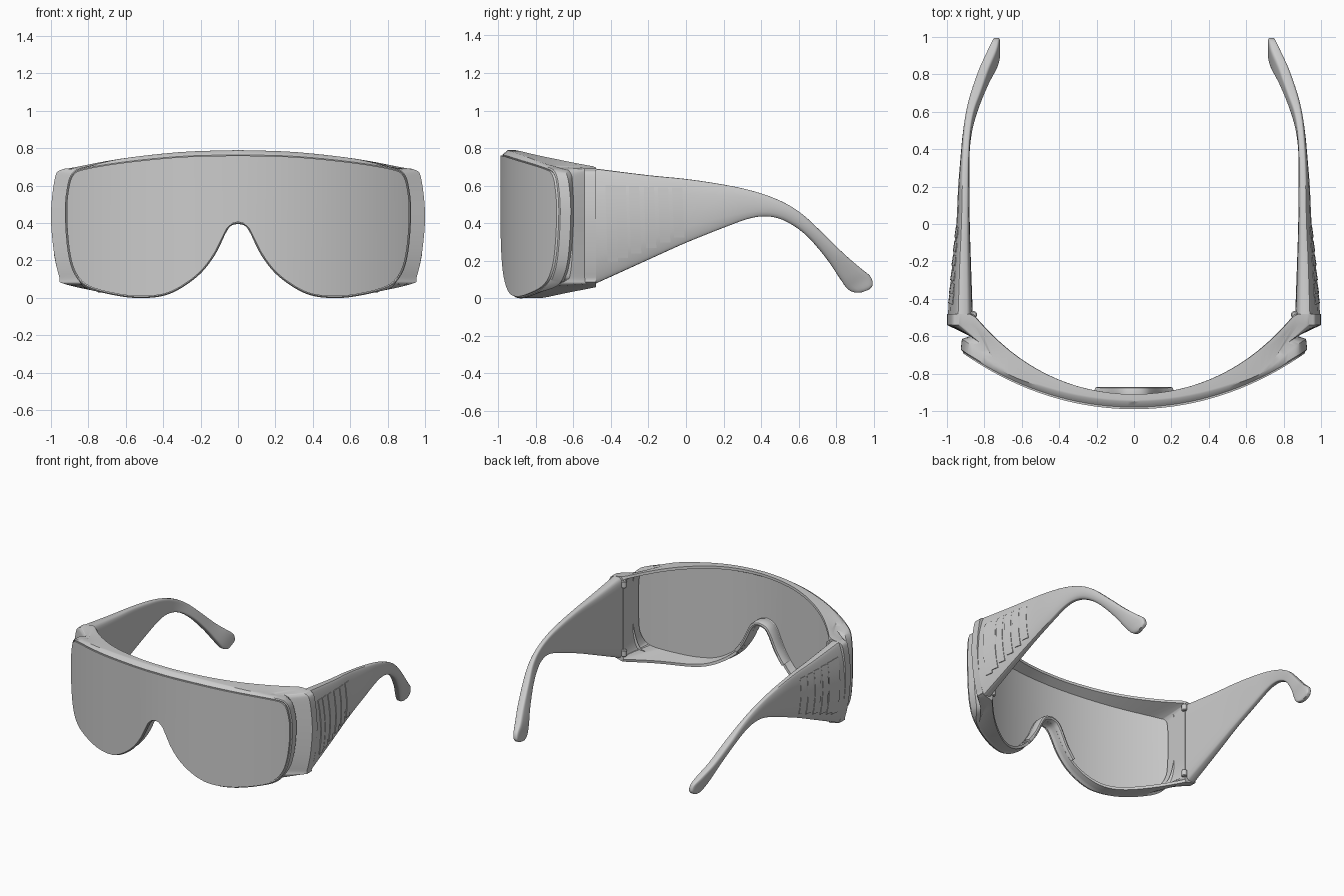
import bpy, bmesh, math
from mathutils import Vector

if "Cube" in bpy.data.objects:
    bpy.data.objects.remove(bpy.data.objects["Cube"])


def spline(pts, n):
    """Catmull-Rom through points of any dimension."""
    out = []
    for i in range(len(pts) - 1):
        a, b = pts[max(i - 1, 0)], pts[i]
        c, d = pts[i + 1], pts[min(i + 2, len(pts) - 1)]
        for k in range(n):
            t = k / n
            out.append(tuple(0.5 * (2 * q + (r - p) * t + (2 * p - 5 * q + 4 * r - s) * t * t
                                    + (3 * q - p - 3 * r + s) * t ** 3)
                             for p, q, r, s in zip(a, b, c, d)))
    return out + [tuple(pts[-1])]


def loft(name, rings, cap=True, closed=False, angle=35):
    bm = bmesh.new()
    rows = [[bm.verts.new(p) for p in r] for r in rings]
    n = len(rows[0])
    for j in range(len(rows) if closed else len(rows) - 1):
        a, b = rows[j], rows[(j + 1) % len(rows)]
        for i in range(n):
            k = (i + 1) % n
            bm.faces.new((a[i], a[k], b[k], b[i]))
    if cap and not closed:
        bm.faces.new(rows[0])
        bm.faces.new(rows[-1])
    bmesh.ops.recalc_face_normals(bm, faces=bm.faces)
    me = bpy.data.meshes.new(name)
    bm.to_mesh(me)
    bm.free()
    ob = bpy.data.objects.new(name, me)
    bpy.context.collection.objects.link(ob)
    bpy.ops.object.select_all(action='DESELECT')
    ob.select_set(True)
    bpy.context.view_layer.objects.active = ob
    bpy.ops.object.shade_smooth_by_angle(angle=math.radians(angle))
    return ob


def lerp(a, b, t):
    return a + (b - a) * t


def front_y(x):
    return -0.985 + 0.33 * x * x + 0.03 * x ** 4


def back_y(x):
    return min(-0.48, -0.91 + 0.45 * x * x + 0.17 * x ** 4)


def offset(loop, d):
    """Move a clockwise x-z loop outwards by d."""
    out = []
    for i, p in enumerate(loop):
        q, r = loop[i - 1], loop[(i + 1) % len(loop)]
        t = Vector((r[0] - q[0], r[1] - q[1])).normalized()
        out.append((p[0] - t.y * d, p[1] + t.x * d))
    return out


# Half outlines: lens x, lens z, frame x, frame z (top centre to nose centre)
half = [(0, .765, 0, .79), (.3, .757, .3, .78), (.6, .728, .62, .745), (.82, .692, .88, .697),
        (.885, .66, .945, .685), (.91, .58, .978, .645), (.92, .45, 1, .45), (.905, .25, .985, .25),
        (.87, .13, .955, .11), (.80, .06, .93, .075), (.65, .018, .7, .025), (.5, .005, .5, 0),
        (.36, .03, .36, .03), (.22, .12, .22, .12), (.13, .23, .13, .23), (.07, .35, .07, .35),
        (.04, .39, .04, .39), (0, .402, 0, .402)]
right = spline(half, 6)
full = right + [(-a, b, -c, d) for a, b, c, d in right[-2:0:-1]]
L = [(p[0], p[1]) for p in full]
B = [(p[2], p[3]) for p in full]

# Frame: ring profile lofted round the lens outline
side = []
for x, z in L:
    t = min(max((abs(x) - .6) / .28, 0), 1)
    side.append(t * t * (3 - 2 * t))


def clampx(x, m):
    return max(-m, min(m, x))


rim, inn, binn = offset(L, .006), offset(L, -.03), offset(B, -.02)
R = [[] for _ in range(8)]
for i, s in enumerate(side):
    (lx, lz), (bx, bz) = L[i], B[i]
    f, g = front_y(lx), back_y(bx)
    R[0].append((lx, f + .006, lz))
    R[1].append((rim[i][0], f + .014, rim[i][1]))
    m = (1 - s) * .95
    R[2].append((lerp(lx, bx, m), f + .035 + .035 * s, lerp(rim[i][1], bz, m)))
    sg = 1 if lx > 0 else -1
    R[3].append((lerp(bx, lx - sg * .045, s), f + .045 + .04 * s, lerp(bz, lz, .3 * s)))
    R[4].append((bx, g - lerp(.015, .06, s), bz))
    R[5].append((bx, g, bz))
    R[6].append((clampx(binn[i][0], .86), g, binn[i][1]))
    R[7].append((clampx(inn[i][0], .87), f + .012, inn[i][1]))
loft("frame", R, closed=True)

# Lens: curved shield spanning the outline column by column
def z_at(branch, x):
    for p, q in zip(branch, branch[1:]):
        if p[0] <= x <= q[0]:
            return lerp(p[1], q[1], (x - p[0]) / max(q[0] - p[0], 1e-6))
    return branch[-1][1]


upper = [(p[0], p[1]) for p in right[:37]]
lower = [(p[0], p[1]) for p in right[36:]][::-1]
cols = []
for k in range(-48, 49):
    x = .919 * math.sin(k / 48 * math.pi / 2)
    y, zt, zb = front_y(x), z_at(upper, abs(x)) - .004, z_at(lower, abs(x)) + .004
    x *= .996
    cols.append([(x, y - .005, zb), (x, y - .005, zt), (x, y + .015, zt), (x, y + .015, zb)])
loft("lens", cols)

# Nose bridge: rounded flange behind the nose cut-out
path = [(p[0], p[1]) for p in right if p[0] < .2 and p[1] < .41]
path = [(-x, z) for x, z in path[:-1]] + path[::-1]
rings = []
for i, (x, z) in enumerate(path):
    q, r = path[max(i - 1, 0)], path[min(i + 1, len(path) - 1)]
    t = Vector((r[0] - q[0], r[1] - q[1])).normalized()
    ring = []
    for k in range(12):
        a = k * math.tau / 12
        d = .017 + .017 * math.copysign(abs(math.cos(a)) ** .6, math.cos(a))
        y = lerp(front_y(x) + .02, -.872, .5 + .5 * math.copysign(abs(math.sin(a)) ** .6, math.sin(a)))
        ring.append((x - t.y * d, y, z + t.x * d))
    rings.append(ring)
loft("nose_bridge", rings)

# Temple stations: top y, z, bottom y, z, outer x, inner x, outer bulge
stations = spline([
    (-.48, .69, -.48, .078, .995, .862, .045), (-.2, .655, -.2, .205, .97, .872, .03),
    (0, .635, 0, .295, .95, .878, .02), (.2, .605, .2, .375, .94, .88, .015),
    (.36, .57, .34, .425, .928, .88, .01), (.5, .52, .44, .435, .917, .872, .01),
    (.61, .455, .535, .408, .902, .853, .01), (.71, .365, .64, .335, .878, .818, .01),
    (.84, .238, .745, .215, .835, .772, .01), (.93, .16, .82, .105, .795, .732, .01),
    (.983, .115, .86, .05, .77, .718, .01), (.995, .07, .9, .03, .758, .716, .008),
    (.975, .045, .935, .03, .75, .725, .004)], 6)


def on_temple(st, sx, sz, sign):
    ty, tz, by, bz, xo, xi, bulge = st
    x = lerp(xi, xo, (sx + 1) / 2) - max(sx, 0) * bulge * sz * sz
    return Vector((sign * x, lerp(by, ty, (sz + 1) / 2), lerp(bz, tz, (sz + 1) / 2)))


def power(v):
    return math.copysign(abs(v) ** .4, v)


def station_at(y):
    for p, q in zip(stations, stations[1:]):
        if p[0] <= y <= q[0]:
            t = (y - p[0]) / (q[0] - p[0])
            return tuple(lerp(a, b, t) for a, b in zip(p, q))


for sign, word in ((1, "right"), (-1, "left")):
    angles = [k * math.tau / 32 for k in range(32)]
    loft(word + "_temple", [[on_temple(st, power(math.cos(a)), power(math.sin(a)), sign)
                             for a in angles] for st in stations])

    # Louvre ribs on the outside of the temple
    for n, y in enumerate((-.43, -.375, -.305, -.225, -.15, -.075)):
        rings = []
        for k in range(9):
            sz = lerp(-.7, .72, k / 8)
            p = on_temple(station_at(y + .012 * (1 - k / 8)), 1, sz, sign)
            rings.append([p + Vector((sign * dx, dy, 0))
                          for dx, dy in ((-.012, 0), (.004, 0), (-.004, .055), (-.012, .055))])
        loft(f"{word}_rib_{n + 1}", rings)

    # Hinge pins at the inner corners
    for n, z in enumerate((.125, .645)):
        pin = [[(sign * .858 + r * math.cos(a), -.485 + r * math.sin(a), z + dz) for a in angles]
               for r, dz in ((.014, -.025), (.019, -.02), (.019, .02), (.014, .025))]
        loft(f"{word}_hinge_{n + 1}", pin)
